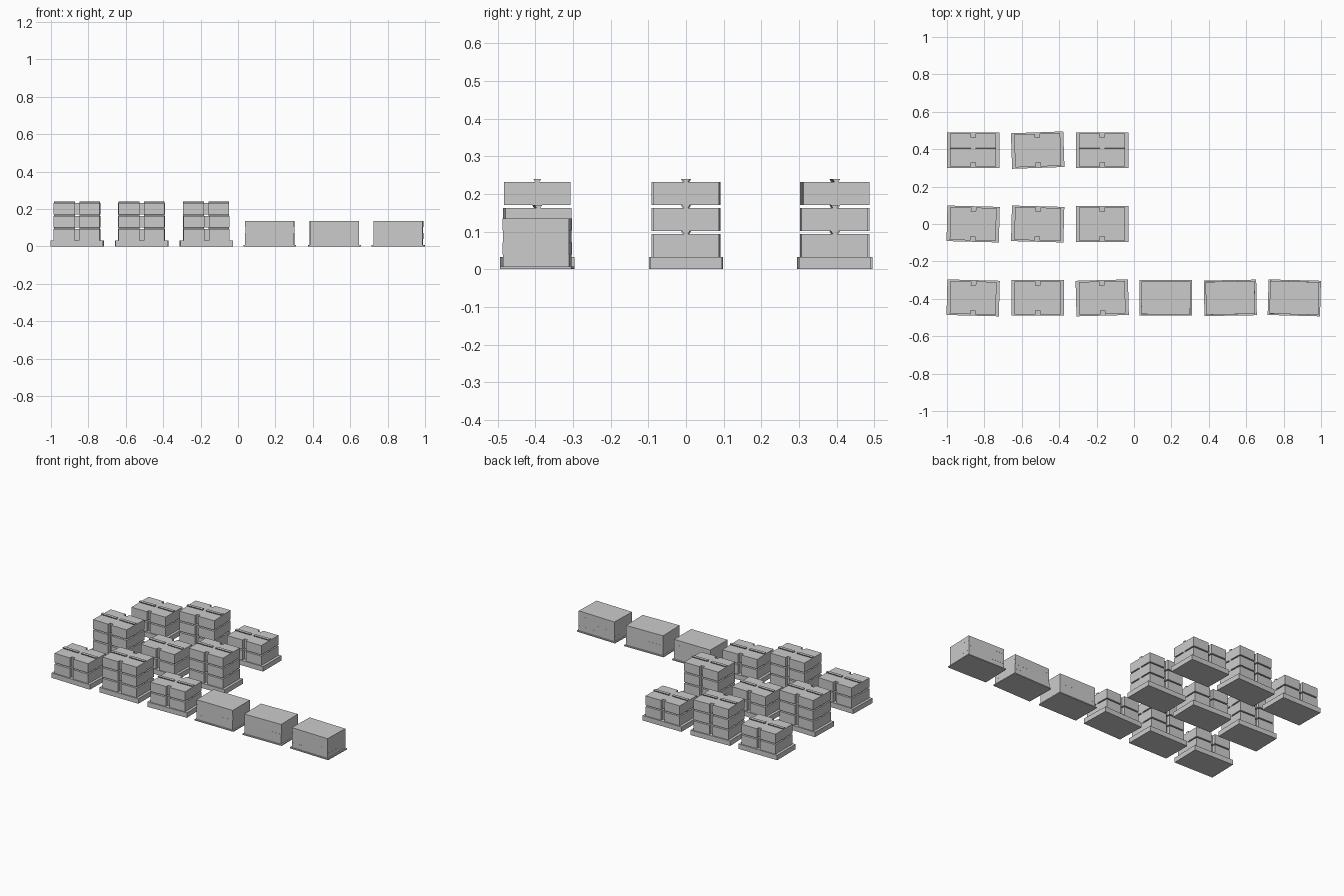
import bpy, bmesh, math, random
from mathutils import Matrix

if "Cube" in bpy.data.objects:
    bpy.data.objects.remove(bpy.data.objects["Cube"])

random.seed(4)
grey = bpy.data.materials.new("light grey")
grey.diffuse_color = (0.6, 0.6, 0.6, 1)
grey.use_nodes = True
grey.node_tree.nodes["Principled BSDF"].inputs["Base Color"].default_value = grey.diffuse_color


def prism(bm, outline, place, depth):
    """Extrude a closed 2D outline; place(u, v, w) gives the 3D point."""
    a = [bm.verts.new(place(u, v, 0)) for u, v in outline]
    b = [bm.verts.new(place(u, v, depth)) for u, v in outline]
    bm.faces.new(a[::-1])
    bm.faces.new(b)
    n = len(a)
    for i in range(n):
        bm.faces.new((a[i], a[(i + 1) % n], b[(i + 1) % n], b[i]))


def finish(bm, name, x, y, angle):
    bmesh.ops.recalc_face_normals(bm, faces=bm.faces)
    mesh = bpy.data.meshes.new(name)
    bm.to_mesh(mesh)
    bm.free()
    mesh.materials.append(grey)
    ob = bpy.data.objects.new(name, mesh)
    ob.location = (x, y, 0)
    ob.rotation_euler.z = math.radians(angle)
    bpy.context.collection.objects.link(ob)


def slab(bm, hx, hy, z, height, turn=0.0):
    m = Matrix.Rotation(math.radians(turn), 4, 'Z')
    m = m @ Matrix.Translation((0, 0, z + height / 2))
    m = m @ Matrix.Diagonal((2 * hx, 2 * hy, height, 1))
    bmesh.ops.create_cube(bm, size=1, matrix=m)


PX, PY = 0.14, 0.095            # pallet half sizes
BX, BY = 0.123, 0.088           # block half sizes
NX, NY = 0.012, 0.021           # notch half width and depth
BASE, BLOCK, RIB = 0.032, 0.061, 0.008

# Block plan: rectangle with a notch in the middle of front and back
half = [(BX, -BY), (BX, BY), (NX, BY), (NX, BY - NY)]
plan = half + [(-NX, BY - NY), (-NX, BY), (-BX, BY), (-BX, -BY),
               (-NX, -BY), (-NX, NY - BY), (NX, NY - BY), (NX, -BY)]
# Rib section: flares towards the top
rib = [(-0.005, 0), (0.005, 0), (0.010, RIB), (-0.010, RIB)]


def loaded_pallet(x, y, tiers, angle):
    bm = bmesh.new()
    slab(bm, PX, PY, 0, BASE)
    finish(bm, "pallet", x, y, angle)
    for t in range(tiers):
        z = BASE + t * (BLOCK + RIB)
        bm = bmesh.new()
        prism(bm, plan, lambda u, v, w: (u, v, z + w), BLOCK)
        finish(bm, "notched_block", x, y, angle)
        # Two carrying ribs along the top of the block
        bm = bmesh.new()
        for x0 in (-BX, NX):
            prism(bm, rib, lambda u, v, w: (x0 + w, u, z + BLOCK + v), BX - NX)
        finish(bm, "top_ribs", x, y, angle)


def sheet_stack(x, y, angle):
    bm = bmesh.new()
    slab(bm, PX, PY, 0, 0.007)
    finish(bm, "thin_base", x, y, angle)
    bm = bmesh.new()
    for k in range(4):
        slab(bm, 0.131, 0.088, 0.007 + k * 0.032, 0.032, random.uniform(-0.4, 0.4))
    finish(bm, "layered_load", x, y, angle)


# Three rows of pallets, alternating two and three tiers, slightly turned
xs = (-0.86, -0.515, -0.17)
turns = ((-1.5, 0, 1.5), (-1.5, -1.5, 0), (0, 2, 0))
for j, y in enumerate((-0.395, 0.0, 0.395)):
    for i, x in enumerate(xs):
        loaded_pallet(x, y, 3 if (i + j) % 2 else 2, turns[j][i])

# Row of layered loads continuing the front row
for x, turn in ((0.17, 0), (0.515, 1), (0.857, -1.5)):
    sheet_stack(x, -0.395, turn)
